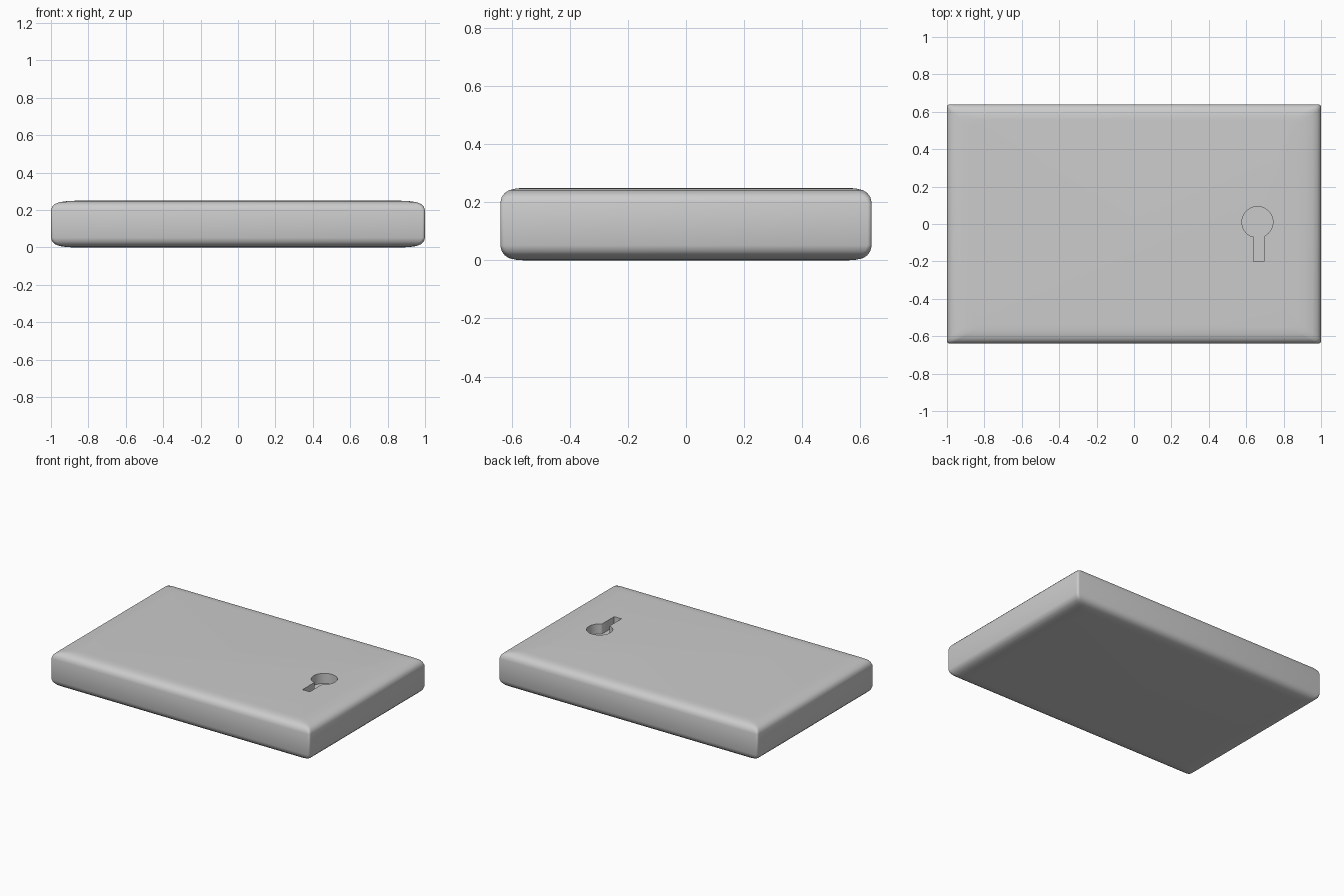
import bpy, bmesh, math

if "Cube" in bpy.data.objects:
    bpy.data.objects.remove(bpy.data.objects["Cube"])

HX, HY, H = 1.0, 0.64, 0.25      # half length, half width, height
DEPTH = 0.07                     # keyhole recess depth


def finish(name, bm):
    bmesh.ops.recalc_face_normals(bm, faces=bm.faces)
    me = bpy.data.meshes.new(name)
    bm.to_mesh(me)
    bm.free()
    ob = bpy.data.objects.new(name, me)
    bpy.context.collection.objects.link(ob)
    return ob


def loft(bm, rings):
    loops = [[bm.verts.new(p) for p in r] for r in rings]
    for a, b in zip(loops, loops[1:]):
        for i in range(len(a)):
            j = (i + 1) % len(a)
            bm.faces.new((a[i], a[j], b[j], b[i]))
    bm.faces.new(loops[0][::-1])
    bm.faces.new(loops[-1])


def rounded_rect(hx, hy, r, z, n=5):
    pts = []
    for k, (sx, sy) in enumerate(((1, 1), (-1, 1), (-1, -1), (1, -1))):
        for i in range(n + 1):
            a = math.pi / 2 * (k + i / n)
            pts.append((sx * (hx - r) + r * math.cos(a),
                        sy * (hy - r) + r * math.sin(a), z))
    return pts


# Slab body: edge profile of (inset x, inset y, distance from face, corner radius)
edge = [(0.13, 0.085, 0.0, 0.035), (0.085, 0.055, 0.002, 0.032),
        (0.045, 0.030, 0.008, 0.028), (0.020, 0.015, 0.018, 0.024),
        (0.006, 0.005, 0.032, 0.020), (0.0, 0.0, 0.052, 0.015)]
rings = [rounded_rect(HX - ix, HY - iy, r, d) for ix, iy, d, r in edge]
rings += [rounded_rect(HX - ix, HY - iy, r, H - d) for ix, iy, d, r in reversed(edge)]
bm = bmesh.new()
loft(bm, rings)
body = finish("slab_body", bm)

# Keyhole cutter: round hole with a narrow slot
cx, cy, r, w = 0.66, 0.01, 0.083, 0.028
a0 = math.asin(w / r)
outline = [(cx + 0.007 - w, -0.2), (cx + 0.007 + w, -0.2)]
n = 40
for i in range(n + 1):
    a = -math.pi / 2 + a0 + (2 * math.pi - 2 * a0) * i / n
    outline.append((cx + r * math.cos(a) + (0.007 if i in (0, n) else 0), cy + r * math.sin(a)))
bm = bmesh.new()
loft(bm, [[(x, y, z) for x, y in outline] for z in (H - DEPTH, H + 0.1)])
cutter = finish("keyhole_cutter", bm)
cutter.hide_render = True

# Sink the keyhole into the top
mod = body.modifiers.new("keyhole", 'BOOLEAN')
mod.operation = 'DIFFERENCE'
mod.solver = 'EXACT'
mod.object = cutter
bpy.context.view_layer.objects.active = body
cutter.select_set(False)
body.select_set(True)
bpy.ops.object.modifier_apply(modifier="keyhole")
bpy.data.objects.remove(cutter)
bpy.ops.object.shade_smooth_by_angle(angle=math.radians(40))
